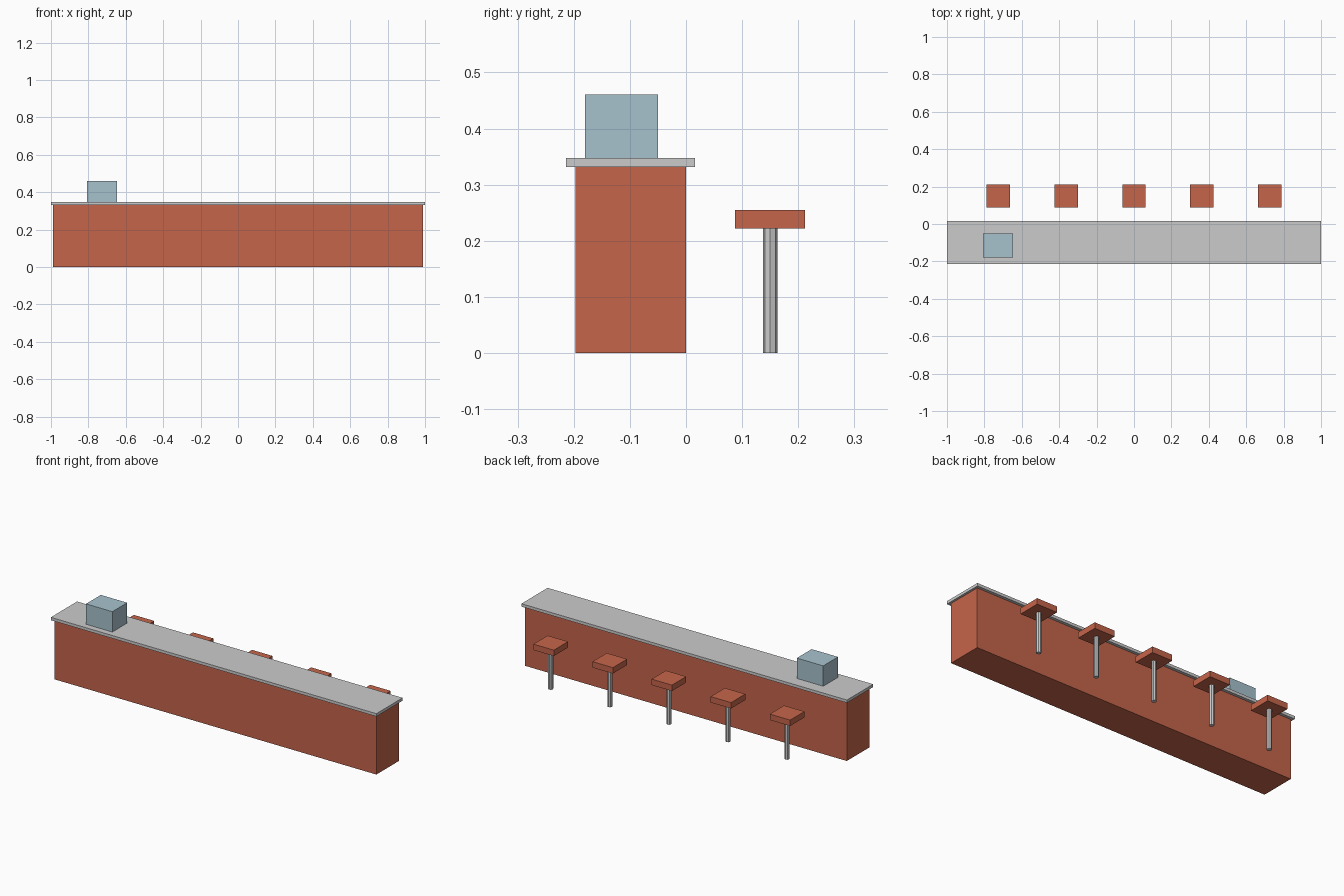
import bpy

if "Cube" in bpy.data.objects:
    bpy.data.objects.remove(bpy.data.objects["Cube"])


def material(name, color):
    m = bpy.data.materials.new(name)
    m.diffuse_color = color
    m.use_nodes = True
    m.node_tree.nodes["Principled BSDF"].inputs["Base Color"].default_value = m.diffuse_color
    return m


red = material("red_paint", (0.56, 0.13, 0.07, 1))
glass = material("pale_blue", (0.39, 0.54, 0.61, 1))


def box(name, x, y, z, mat=None):
    """Box from (min, max) ranges on each axis."""
    bpy.ops.mesh.primitive_cube_add(size=1, location=[sum(r) / 2 for r in (x, y, z)])
    ob = bpy.context.object
    ob.name = name
    ob.scale = [r[1] - r[0] for r in (x, y, z)]
    bpy.ops.object.transform_apply(location=False, rotation=False, scale=True)
    if mat:
        ob.data.materials.append(mat)
    return ob


# Counter body, overhanging top and display case
box("counter_body", (-0.988, 0.988), (-0.197, 0.0), (0, 0.332), red)
box("counter_top", (-1, 1), (-0.214, 0.016), (0.332, 0.348))
box("display_case", (-0.808, -0.646), (-0.18, -0.05), (0.348, 0.461), glass)

# Row of stools: square seat on a faceted post
for i in range(5):
    x = (i - 2) * 0.363
    box(f"stool_seat_{i + 1}", (x - 0.0625, x + 0.0625), (0.0875, 0.2125), (0.222, 0.255), red)
    bpy.ops.mesh.primitive_cylinder_add(vertices=8, radius=0.013, depth=0.222,
                                        location=(x, 0.15, 0.111))
    bpy.context.object.name = f"stool_post_{i + 1}"
